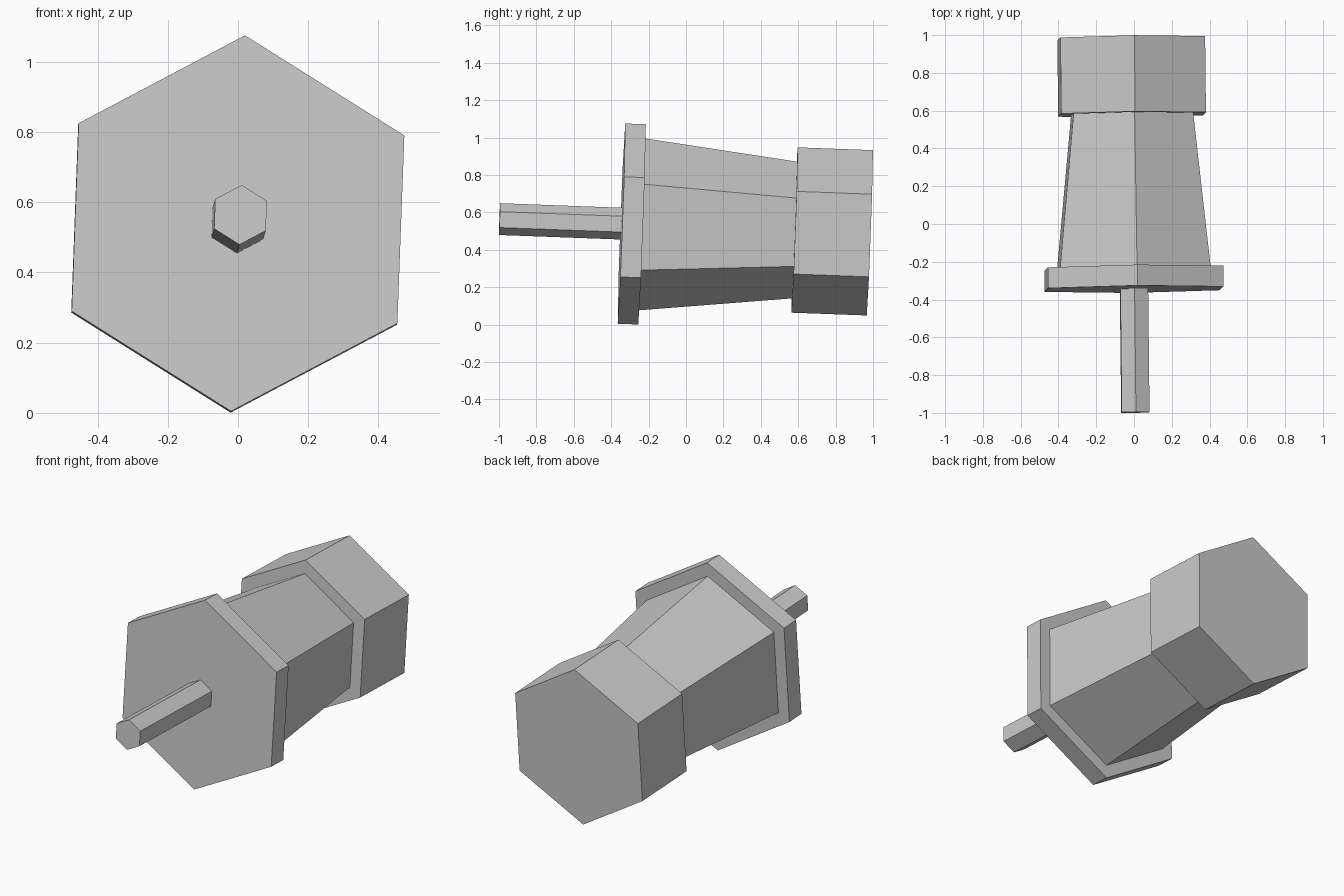
import bpy
import bmesh
from mathutils import Matrix, Vector

cube = bpy.data.objects.get("Cube")
if cube:
    bpy.data.objects.remove(cube, do_unlink=True)

# One plain grey for every part
grey = bpy.data.materials.new("plain_grey")
grey.use_nodes = True
colour = (0.6, 0.6, 0.6, 1)
grey.diffuse_color = colour
grey.node_tree.nodes["Principled BSDF"].inputs["Base Color"].default_value = colour

# Slightly tilted and rolled common axis, running front to back
ORIGIN = Vector((0, -0.345, 0.54))
AXIS = Vector((-0.011, 1, -0.037)).normalized()
up = Vector((0.0375, 0, 1))
up = (up - AXIS * up.dot(AXIS)).normalized()
side = up.cross(AXIS)
FRAME = Matrix((side, up, AXIS)).transposed().to_4x4()


def hex_part(name, y_front, y_back, r_front, r_back):
    """Six-sided prism or taper along the common axis."""
    start = (y_front - ORIGIN.y) / AXIS.y
    length = (y_back - y_front) / AXIS.y
    centre = ORIGIN + AXIS * (start + length / 2)
    bm = bmesh.new()
    bmesh.ops.create_cone(bm, cap_ends=True, segments=6, radius1=r_front,
                          radius2=r_back, depth=length,
                          matrix=Matrix.Translation(centre) @ FRAME)
    mesh = bpy.data.meshes.new(name)
    bm.to_mesh(mesh)
    bm.free()
    mesh.materials.append(grey)
    obj = bpy.data.objects.new(name, mesh)
    bpy.context.collection.objects.link(obj)
    return obj


hex_part("front_rod", -0.997, -0.34, 0.085, 0.085)
hex_part("flange", -0.345, -0.235, 0.536, 0.536)
hex_part("tapered_body", -0.235, 0.58, 0.46, 0.366)
hex_part("rear_cap", 0.58, 0.983, 0.4425, 0.4425)
